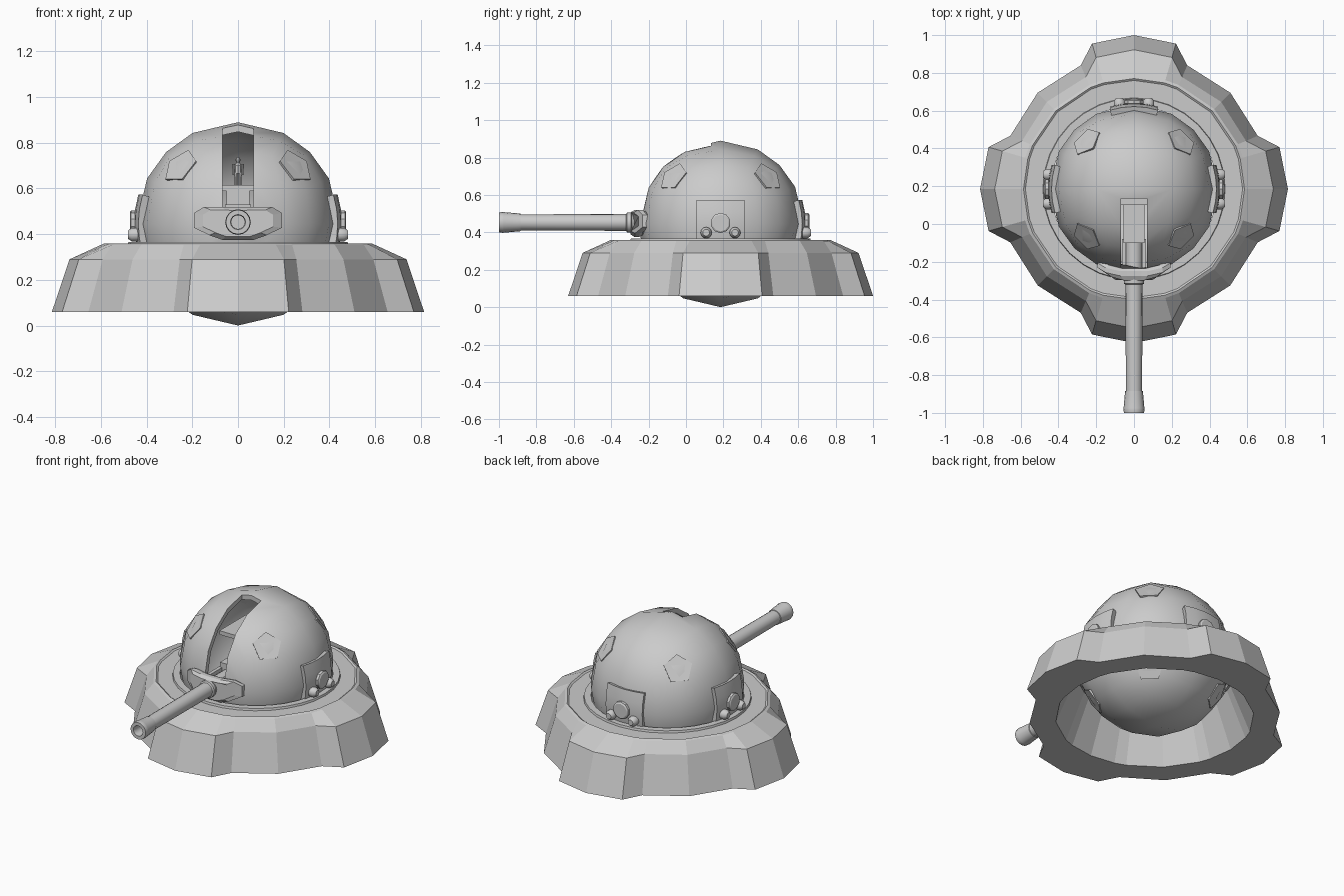
import bpy, bmesh, math
from mathutils import Matrix, Vector

if "Cube" in bpy.data.objects:
    bpy.data.objects.remove(bpy.data.objects["Cube"])

CY, CZ, R = 0.185, 0.445, 0.445          # dome centre and radius
DOME = Matrix.Translation((0, CY, CZ))


def finish(name, bm, mat=Matrix(), smooth=None):
    bmesh.ops.recalc_face_normals(bm, faces=bm.faces)
    bm.transform(mat)
    me = bpy.data.meshes.new(name)
    bm.to_mesh(me)
    bm.free()
    ob = bpy.data.objects.new(name, me)
    bpy.context.collection.objects.link(ob)
    if smooth:
        bpy.ops.object.select_all(action='DESELECT')
        ob.select_set(True)
        bpy.context.view_layer.objects.active = ob
        bpy.ops.object.shade_smooth_by_angle(angle=math.radians(smooth))
    return ob


def loft(bm, loops, wrap=False):
    rings = [[bm.verts.new(p) for p in lp] for lp in loops]
    n = len(rings[0])
    pairs = list(zip(rings, rings[1:])) + ([(rings[-1], rings[0])] if wrap else [])
    for a, b in pairs:
        for i in range(n):
            j = (i + 1) % n
            bm.faces.new((a[i], a[j], b[j], b[i]))
    if not wrap:
        bm.faces.new(rings[0])
        bm.faces.new(rings[-1])


def lathe(name, profile, mat, segs=16, wrap=False):
    # profile of (radius, height) spun about local z
    bm = bmesh.new()
    loft(bm, [[(r * math.cos(t), r * math.sin(t), h)
               for t in (2 * math.pi * i / segs for i in range(segs))]
              for r, h in profile], wrap)
    return finish(name, bm, mat, 35)


def box(name, lo, hi):
    bm = bmesh.new()
    bmesh.ops.create_cube(bm, size=1)
    for v in bm.verts:
        v.co = Vector([a + (b - a) * (c + 0.5) for a, b, c in zip(lo, hi, v.co)])
    return finish(name, bm)


def patch(name, bm, mat, radius):
    # flat shape in local xy -> raised plate wrapped on the dome (local z outward)
    for v in bm.verts:
        v.co.z = math.sqrt(radius ** 2 - v.co.x ** 2 - v.co.y ** 2)
    ret = bmesh.ops.extrude_face_region(bm, geom=bm.faces[:])
    for v in [g for g in ret['geom'] if isinstance(g, bmesh.types.BMVert)]:
        v.co *= 0.93
    return finish(name, bm, mat, 30)


# armoured base: lobed skirt with a tapered well
quarter = [(0.815, 0), (0.77, 0.222), (0.655, 0.282), (0.51, 0.51), (0.282, 0.655), (0.222, 0.77)]
outline = [Matrix.Rotation(k * math.pi / 2, 2) @ Vector(p) for k in range(4) for p in quarter]
skirt = [[(p.x * s, p.y * s, z) for p in outline] for s, z in ((1, 0.06), (0.905, 0.29))]
dirs = [p.normalized() for p in outline]
rims = [[(d.x * r, d.y * r, z) for d in dirs]
        for r, z in ((0.60, 0.353), (0.585, 0.36), (0.575, 0.353), (0.45, 0.353), (0.57, 0.06))]
bm = bmesh.new()
loft(bm, skirt + rims, wrap=True)
finish("base_skirt", bm, Matrix.Translation((0, CY, 0)))
lathe("dome_collar", [(0.44, 0.345), (0.485, 0.345), (0.48, 0.366), (0.44, 0.366)],
      Matrix.Translation((0, CY, 0)), 32, True)

# hollow dome with gun slot
bm = bmesh.new()
for rad in (R, R - 0.03):
    part = bmesh.new()
    bmesh.ops.create_cube(part, size=2)
    bmesh.ops.subdivide_edges(part, edges=part.edges[:], cuts=3, use_grid_fill=True)
    for v in part.verts:
        v.co = v.co.normalized() * rad
    bmesh.ops.recalc_face_normals(part, faces=part.faces)
    if rad < R:
        bmesh.ops.reverse_faces(part, faces=part.faces)
    tmp = bpy.data.meshes.new("shell_part")
    part.to_mesh(tmp)
    part.free()
    bm.from_mesh(tmp)
    bpy.data.meshes.remove(tmp)
bm.transform(DOME)
me = bpy.data.meshes.new("dome")
bm.to_mesh(me)
bm.free()
dome = bpy.data.objects.new("dome", me)
bpy.context.collection.objects.link(dome)
cutter = box("slot_cutter", (-0.068, -0.4, 0.39), (0.068, 0.135, 1.1))
cutter.hide_render = True
mod = dome.modifiers.new("slot", 'BOOLEAN')
mod.operation, mod.solver, mod.object = 'DIFFERENCE', 'EXACT', cutter
bpy.ops.object.select_all(action='DESELECT')
dome.select_set(True)
bpy.context.view_layer.objects.active = dome
bpy.ops.object.modifier_apply(modifier="slot")
bpy.ops.object.shade_smooth_by_angle(angle=math.radians(40))
bpy.data.objects.remove(cutter)

# pentagonal panels on the eight diagonals
for sx in (-1, 1):
    for sy in (-1, 1):
        for sz in (-1, 1):
            q = Vector((sx, sy, sz)).to_track_quat('Z', 'Y').to_matrix().to_4x4()
            bm = bmesh.new()
            bmesh.ops.create_circle(bm, cap_ends=True, segments=5, radius=0.087)
            patch("pentagon_panel", bm, DOME @ q, R + 0.002)

# equipment plates with drum and two small knobs: right, back, left
for k in range(3):
    spin = DOME @ Matrix.Rotation(k * math.pi / 2, 4, 'Z') @ Matrix.Rotation(math.pi / 2, 4, 'Y')
    bm = bmesh.new()
    bmesh.ops.create_grid(bm, x_segments=4, y_segments=4, size=0.128)
    patch("side_plate", bm, spin, R + 0.01)
    lathe("side_drum", [(0.045, 0.42), (0.045, 0.45), (0.054, 0.452), (0.054, 0.468), (0.045, 0.474)],
          spin @ Matrix.Translation((-0.005, 0, 0)), 10)
    for s in (-1, 1):
        lathe("side_knob", [(0.024, 0.40), (0.03, 0.44), (0.03, 0.465), (0.018, 0.482)],
              spin @ Matrix.Translation((0.047, s * 0.077, 0)), 12)

# gun barrel with flared muzzle and bore (local z points forward, to -y)
gun = Matrix.Translation((0, 0, 0.453)) @ Matrix.Rotation(math.pi / 2, 4, 'X')
lathe("gun_barrel", [(0.046, 0.08), (0.046, 0.29), (0.054, 0.295), (0.054, 0.315), (0.045, 0.32),
                     (0.043, 0.888)], gun, 16)
lathe("muzzle", [(0.03, 0.88), (0.047, 0.885), (0.049, 0.905), (0.055, 0.975), (0.056, 0.98),
                 (0.053, 1.0), (0.033, 1.0), (0.03, 0.985)], gun, 16, True)

# gun shield: swept-back chamfered plate
half = [(0.04, 0.064), (0.07, 0.066), (0.15, 0.066), (0.192, 0.04), (0.192, -0.025),
        (0.125, -0.058), (0.068, -0.078)]
shape = half + [(-x, z) for x, z in reversed(half)]
bm = bmesh.new()
loft(bm, [[(x * s, y + max(0, abs(x) - 0.12) * 0.6, z * s) for x, z in shape]
          for s, y in ((0.9, -0.235), (1, -0.25), (1, -0.275), (0.8, -0.298))])
finish("gun_shield", bm, Matrix.Translation((0, 0, 0.453)))

# breech, its side rails and the crew deck inside the dome
box("breech", (-0.056, -0.1, 0.41), (0.056, 0.1, 0.53))
for s in (-1, 1):
    x = sorted((s * 0.042, s * 0.064))
    box("recoil_rail", (x[0], -0.23, 0.43), (x[1], -0.08, 0.50))
box("crew_deck", (-0.2, 0.1, 0.59), (0.2, 0.36, 0.615))
box("deck_support", (-0.05, 0.1, 0.42), (0.05, 0.2, 0.59))

# standing crew figure
for s in (-1, 1):
    lathe("crew_leg", [(0.006, 0.615), (0.008, 0.67)], Matrix.Translation((s * 0.009, 0.17, 0)), 8)
    lathe("crew_arm", [(0.004, 0.66), (0.006, 0.708)], Matrix.Translation((s * 0.02, 0.17, 0)), 8)
lathe("crew_body", [(0.014, 0.665), (0.017, 0.70), (0.006, 0.715)], Matrix.Translation((0, 0.17, 0)), 8)
lathe("crew_head", [(0.004, 0.712), (0.01, 0.72), (0.01, 0.73), (0.004, 0.738)],
      Matrix.Translation((0, 0.17, 0)), 8)
